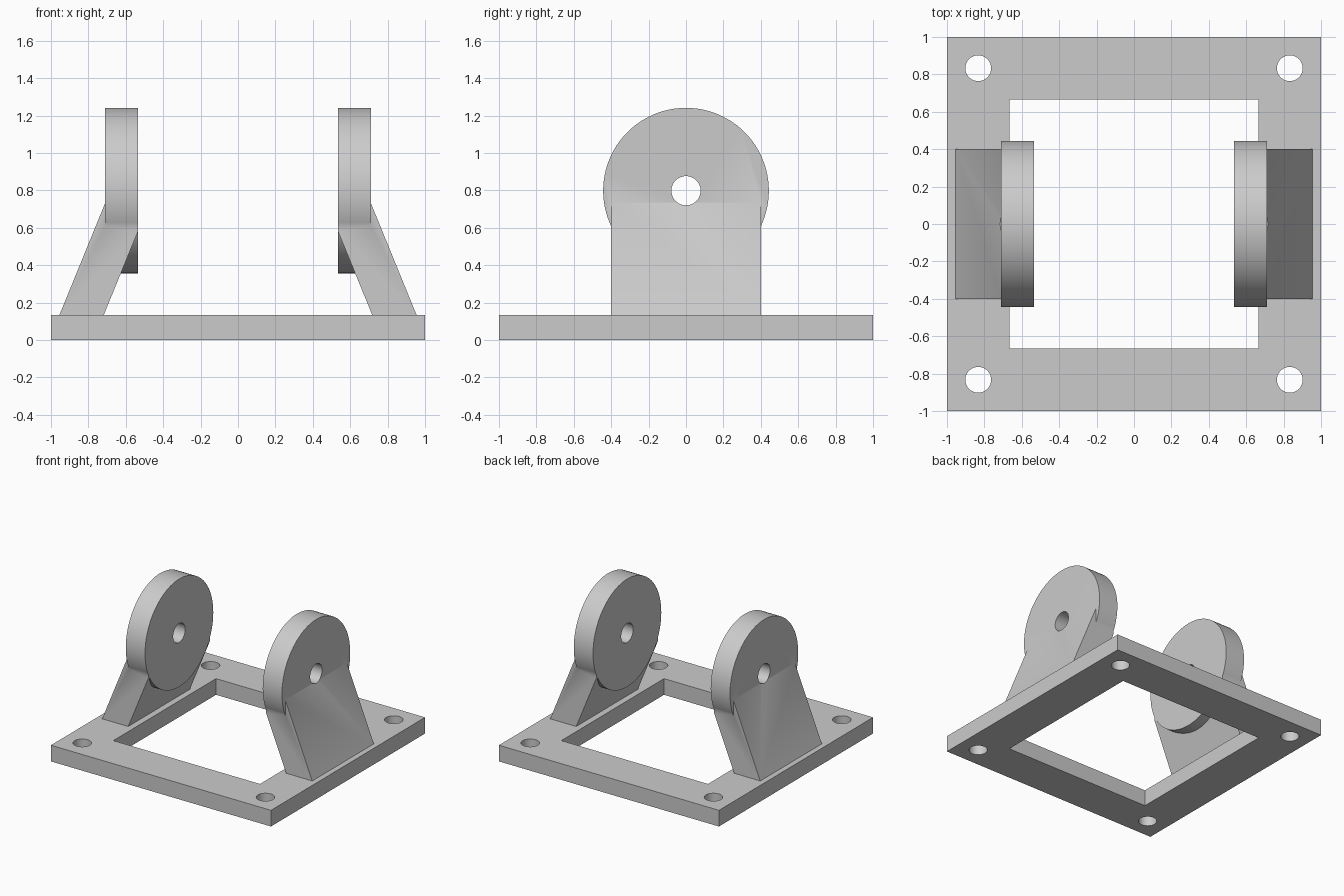
import bpy, bmesh
from math import pi
from mathutils import Matrix, Vector

cube = bpy.data.objects.get("Cube")
if cube:
    bpy.data.objects.remove(cube)

grey = bpy.data.materials.new("light grey")
grey.use_nodes = True
colour = (0.6, 0.6, 0.6, 1)
grey.diffuse_color = colour
grey.node_tree.nodes["Principled BSDF"].inputs["Base Color"].default_value = colour


def finish(name, bm):
    bmesh.ops.recalc_face_normals(bm, faces=bm.faces)
    mesh = bpy.data.meshes.new(name)
    bm.to_mesh(mesh)
    bm.free()
    mesh.materials.append(grey)
    obj = bpy.data.objects.new(name, mesh)
    bpy.context.collection.objects.link(obj)
    return obj


def box(name, size, centre):
    bm = bmesh.new()
    bmesh.ops.create_cube(bm, size=1, matrix=Matrix.Translation(centre) @ Matrix.Diagonal((*size, 1)))
    return finish(name, bm)


def cylinder(name, radius, depth, centre, axis, sides=96):
    turn = Matrix.Rotation(pi / 2, 4, "Y") if axis == "X" else Matrix()
    bm = bmesh.new()
    bmesh.ops.create_cone(bm, cap_ends=True, segments=sides, radius1=radius, radius2=radius,
                          depth=depth, matrix=Matrix.Translation(centre) @ turn)
    return finish(name, bm)


def extrude_y(name, profile, half_width):
    bm = bmesh.new()
    face = bm.faces.new([bm.verts.new((x, -half_width, z)) for x, z in profile])
    result = bmesh.ops.extrude_face_region(bm, geom=[face])
    verts = [v for v in result["geom"] if isinstance(v, bmesh.types.BMVert)]
    bmesh.ops.translate(bm, verts=verts, vec=Vector((0, 2 * half_width, 0)))
    return finish(name, bm)


def combine(obj, tool, operation):
    bpy.context.view_layer.objects.active = obj
    mod = obj.modifiers.new("combine", "BOOLEAN")
    mod.operation, mod.solver, mod.object = operation, "EXACT", tool
    bpy.ops.object.modifier_apply(modifier=mod.name)
    bpy.data.objects.remove(tool)


def smooth(obj):
    bpy.ops.object.select_all(action="DESELECT")
    obj.select_set(True)
    bpy.context.view_layer.objects.active = obj
    bpy.ops.object.shade_smooth_by_angle(angle=pi / 6)


# Base frame with a square opening and four corner bolt holes
THICK = 0.133
base = box("base_frame", (2, 2, THICK), (0, 0, THICK / 2))
combine(base, box("opening", (1.333, 1.333, 1), (0, 0, 0)), "DIFFERENCE")
for sx in (-1, 1):
    for sy in (-1, 1):
        hole = cylinder("bolt_hole", 0.069, 1, (sx * 0.833, sy * 0.833, 0), "Z", 48)
        combine(base, hole, "DIFFERENCE")
smooth(base)

# Leaning arm fused to an upright round lug, with a pin hole through both
INNER, OUTER, AXLE = 0.535, 0.71, 0.798
for side, s in (("left", 1), ("right", -1)):
    profile = [(0.955, THICK), (0.718, THICK), (INNER + 0.0005, 0.578),
               (INNER + 0.0005, 0.61), (OUTER, 0.733)]
    bracket = extrude_y(side + "_bracket", [(s * x, z) for x, z in profile], 0.4)
    centre = (s * (INNER + OUTER) / 2, 0, AXLE)
    combine(bracket, cylinder("lug", 0.443, OUTER - INNER, centre, "X"), "UNION")
    combine(bracket, cylinder("pin_hole", 0.078, 1, centre, "X", 48), "DIFFERENCE")
    smooth(bracket)
